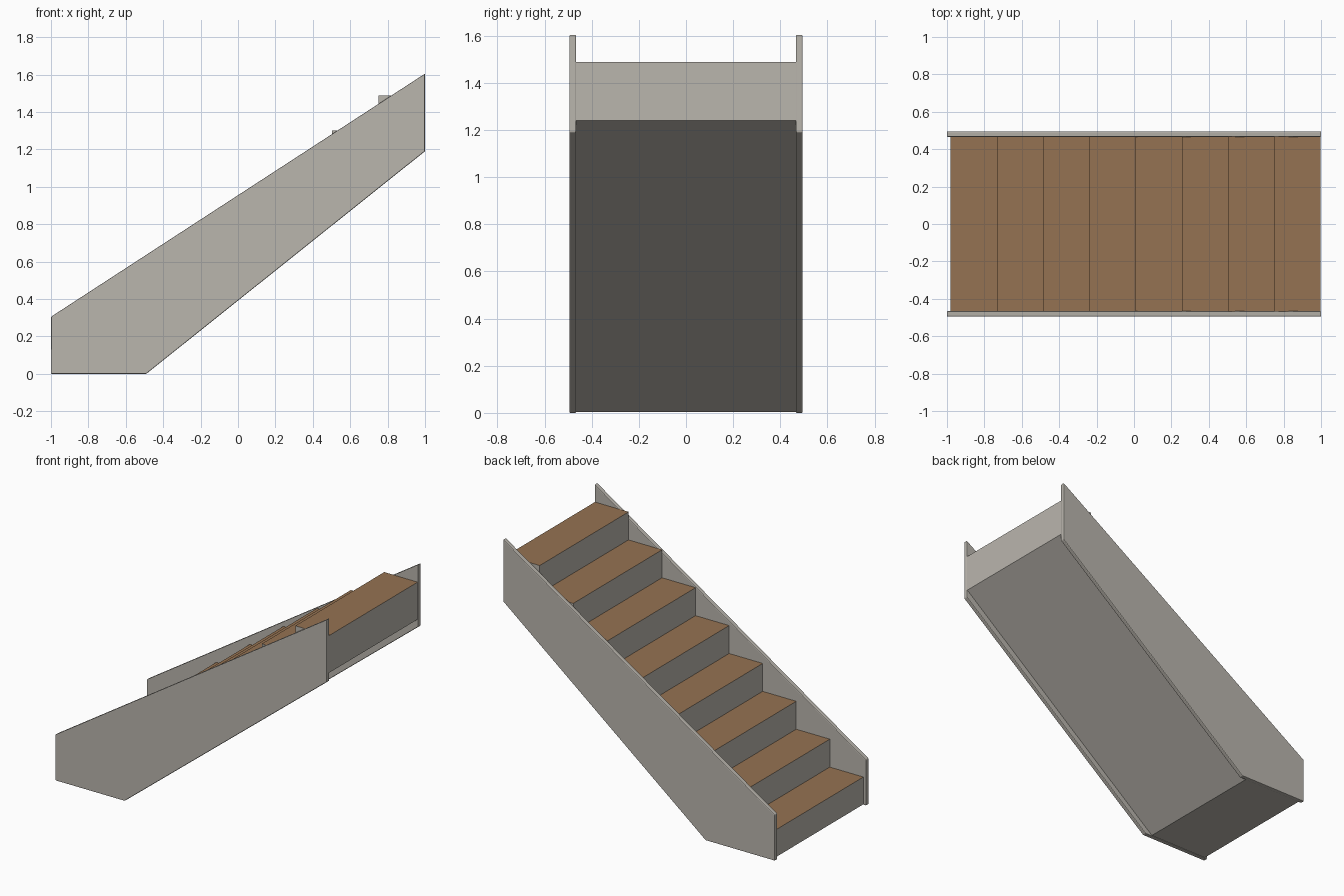
import bpy

cube = bpy.data.objects.get("Cube")
if cube:
    bpy.data.objects.remove(cube, do_unlink=True)


def make_material(name, rgb):
    mat = bpy.data.materials.new(name)
    mat.use_nodes = True
    mat.diffuse_color = (*rgb, 1)
    mat.node_tree.nodes["Principled BSDF"].inputs["Base Color"].default_value = (*rgb, 1)
    return mat


stone = make_material("warm grey", (0.49, 0.465, 0.42))
wood = make_material("brown wood", (0.30, 0.17, 0.085))


def extrude_profile(name, profile, y0, y1, materials, bevel=0.0):
    """Closed prism from an x-z outline spanning y0 to y1."""
    n = len(profile)
    verts = [(x, y, z) for y in (y0, y1) for x, z in profile]
    faces = [list(range(n)), list(range(2 * n - 1, n - 1, -1))]
    faces += [[i, i + n, (i + 1) % n + n, (i + 1) % n] for i in range(n)]
    mesh = bpy.data.meshes.new(name)
    mesh.from_pydata(verts, [], faces)
    for mat in materials:
        mesh.materials.append(mat)
    mesh.update()
    obj = bpy.data.objects.new(name, mesh)
    bpy.context.collection.objects.link(obj)
    if bevel:
        mod = obj.modifiers.new("soft edges", "BEVEL")
        mod.width = bevel
        mod.segments = 2
    return obj


# Stepped body with a sloping underside
STEPS, START, END, TOP = 8, -0.98, 0.997, 1.488
run, rise = (END - START) / STEPS, TOP / STEPS
base = 0.004
outline = [(START, base), (-0.54, base), (END, 1.24)]
for i in reversed(range(STEPS)):
    outline.append((START + (i + 1) * run, (i + 1) * rise))
    outline.append((START + i * run, (i + 1) * rise))
# Drop the duplicate point where the outline closes above the base
stairs = extrude_profile("stair_steps", outline, -0.468, 0.468, [stone, wood])

# Upward faces are the wooden treads
for face in stairs.data.polygons:
    face.material_index = 1 if face.normal.z > 0.9 else 0

# Side panels
panel = [(-1, 0), (-0.49, 0), (1, 1.19), (1, 1.605), (-1, 0.305)]
for name, y0, y1 in (("front_side_panel", -0.495, -0.466),
                     ("back_side_panel", 0.466, 0.495)):
    extrude_profile(name, panel, y0, y1, [stone], bevel=0.005)
